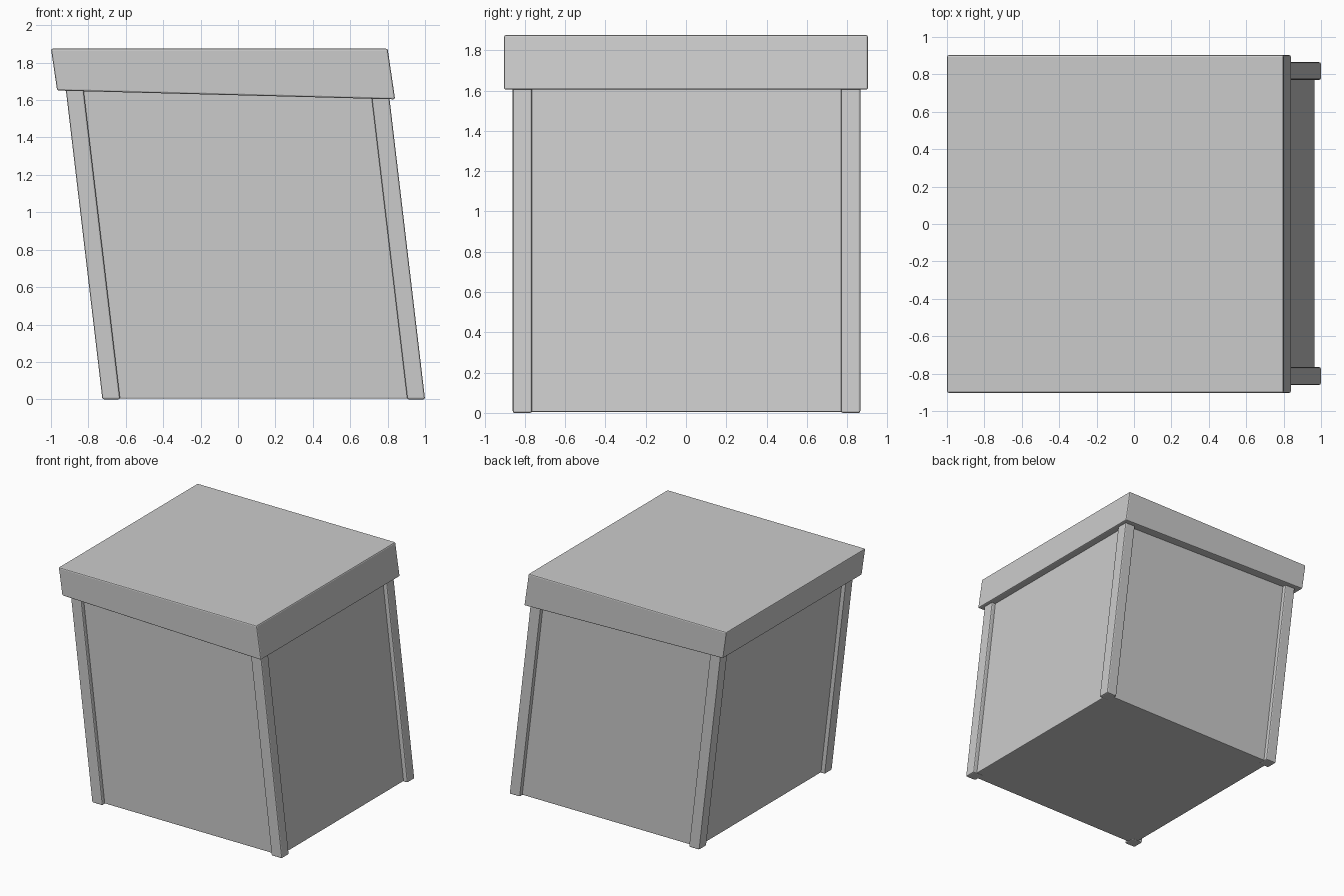
import bpy

if "Cube" in bpy.data.objects:
    bpy.data.objects.remove(bpy.data.objects["Cube"])

LEAN = -0.195 / 1.65   # sideways shift per unit of height
TOP = 1.70             # body and posts end inside the lid


def prism(name, outline, y0, y1, bevel):
    """Extrude a four-point x/z outline from y0 to y1 with softened edges."""
    verts = [(x, y, z) for y in (y0, y1) for x, z in outline]
    n = len(outline)
    faces = [tuple(range(n)), tuple(range(2 * n - 1, n - 1, -1))]
    faces += [(i, i + n, (i + 1) % n + n, (i + 1) % n) for i in range(n)]
    mesh = bpy.data.meshes.new(name)
    mesh.from_pydata(verts, [], faces)
    obj = bpy.data.objects.new(name, mesh)
    bpy.context.collection.objects.link(obj)
    mod = obj.modifiers.new("soft_edges", 'BEVEL')
    mod.width = bevel
    mod.segments = 2
    mod.limit_method = 'NONE'
    return obj


def leaning(name, x0, x1, y0, y1, z0, z_left, z_right, bevel):
    """Box whose sides lean along x; the top can slope."""
    outline = [(x0 + LEAN * z0, z0), (x1 + LEAN * z0, z0),
               (x1 + LEAN * z_right, z_right), (x0 + LEAN * z_left, z_left)]
    return prism(name, outline, y0, y1, bevel)


# Main box, recessed behind the corner posts
leaning("box_body", -0.69, 0.966, -0.828, 0.833, 0.004, TOP, TOP, 0.006)

# Four corner posts
for side, x0, x1 in (("left", -0.725, -0.63), ("right", 0.905, 1.0)):
    for end, y0, y1 in (("front", -0.86, -0.765), ("back", 0.77, 0.865)):
        leaning(f"{end}_{side}_post", x0, x1, y0, y1, 0, TOP, TOP, 0.009)

# Overhanging lid, level on top with a sloping underside
prism("lid", [(-0.967, 1.651), (0.84, 1.604), (0.80, 1.875), (-1.0, 1.875)],
      -0.903, 0.903, 0.009)
